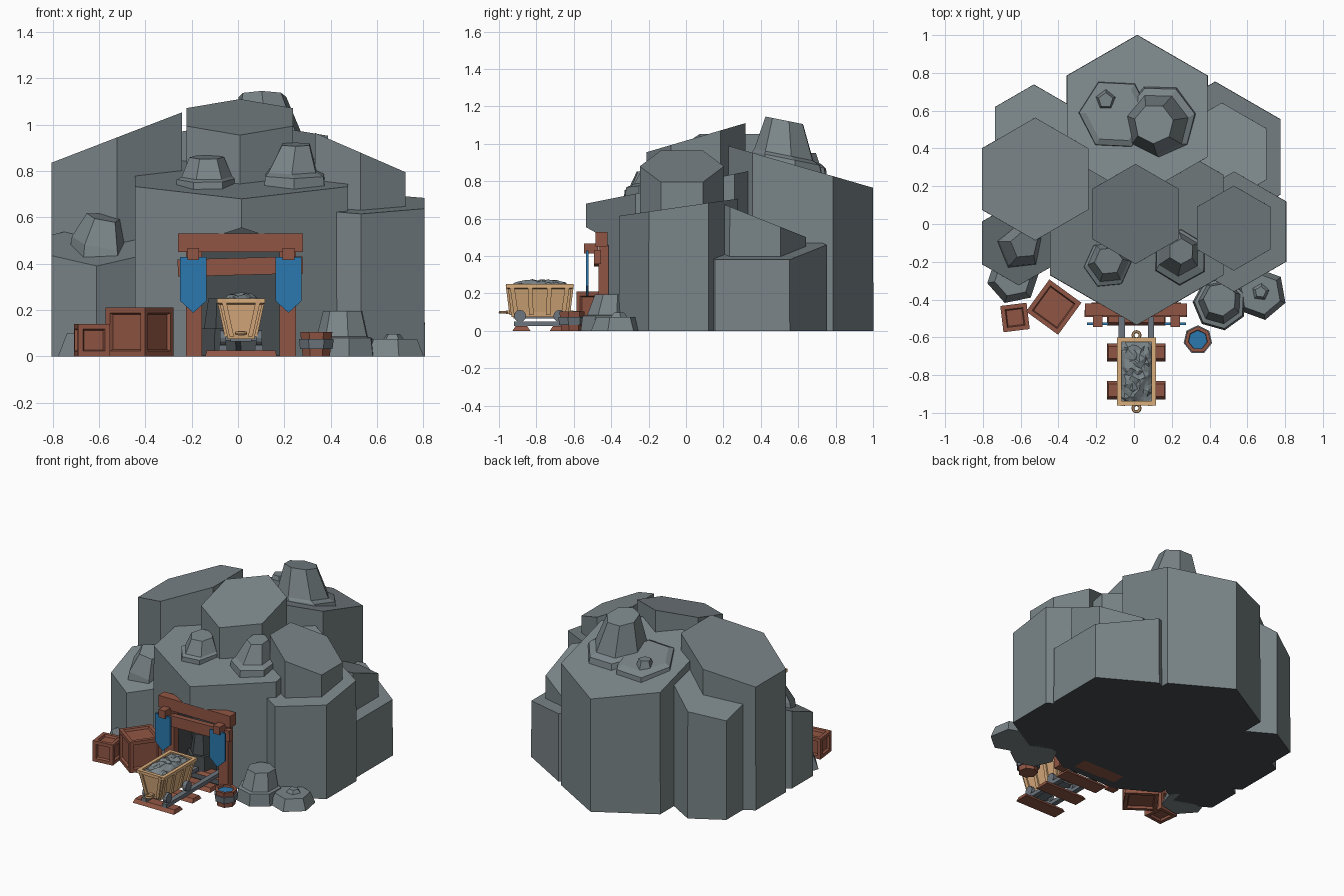
import bpy, bmesh, math, random
from mathutils import Matrix, Vector

if "Cube" in bpy.data.objects:
    bpy.data.objects.remove(bpy.data.objects["Cube"])

random.seed(4)


def mat(name, r, g, b):
    m = bpy.data.materials.new(name)
    m.diffuse_color = (r, g, b, 1)
    m.use_nodes = True
    m.node_tree.nodes["Principled BSDF"].inputs["Base Color"].default_value = m.diffuse_color
    return m


ROCK = mat("grey rock", 0.195, 0.232, 0.246)
DARK = mat("dark tunnel rock", 0.062, 0.072, 0.077)
METAL = mat("grey metal", 0.15, 0.178, 0.205)
WOOD = mat("red brown wood", 0.28, 0.092, 0.058)
TAN = mat("tan wood", 0.70, 0.42, 0.205)
BLUE = mat("blue cloth", 0.024, 0.19, 0.43)


def finish(name, bm, m):
    bmesh.ops.recalc_face_normals(bm, faces=bm.faces)
    me = bpy.data.meshes.new(name)
    bm.to_mesh(me)
    bm.free()
    me.materials.append(m)
    ob = bpy.data.objects.new(name, me)
    bpy.context.collection.objects.link(ob)
    return ob


def loft(name, rings, m):
    """Skin a stack of equal-length point rings and cap both ends."""
    bm = bmesh.new()
    vs = [[bm.verts.new(p) for p in r] for r in rings]
    n = len(vs[0])
    for a, b in zip(vs, vs[1:]):
        for i in range(n):
            bm.faces.new((a[i], a[(i + 1) % n], b[(i + 1) % n], b[i]))
    bm.faces.new(vs[0])
    bm.faces.new(vs[-1])
    return finish(name, bm, m)


def ring(x, y, r, z, n, rot=0.0, sx=0.0, sy=0.0):
    pts = []
    for i in range(n):
        a = rot + 2 * math.pi * i / n
        dx, dy = r * math.cos(a), r * math.sin(a)
        pts.append((x + dx, y + dy, z + sx * dx + sy * dy))
    return pts


def rect(x, y, hx, hy, z):
    return [(x - hx, y - hy, z), (x + hx, y - hy, z), (x + hx, y + hy, z), (x - hx, y + hy, z)]


def box(name, x0, x1, y0, y1, z0, z1, m):
    x, y, hx, hy = (x0 + x1) / 2, (y0 + y1) / 2, (x1 - x0) / 2, (y1 - y0) / 2
    return loft(name, [rect(x, y, hx, hy, z0), rect(x, y, hx, hy, z1)], m)


def column(name, x, y, r, z, sx, sy):
    """Hexagonal rock column with a sloping top and a dark underside."""
    ob = loft(name, [ring(x, y, r * 1.004, 0, 6, math.pi / 6),
                     ring(x, y, r, z, 6, math.pi / 6, sx, sy)], ROCK)
    ob.data.materials.append(DARK)
    for p in ob.data.polygons:
        p.material_index = 1 if p.normal.z < -0.9 else 0
    return ob


def rock(name, x, y, z, tiers, n, rot, sx=0.0, sy=0.0, m=ROCK):
    """Tiered boulder; each tier is (dx, dy, radius, height)."""
    return loft(name, [ring(x + dx, y + dy, r, z + h, n, rot, sx, sy) for dx, dy, r, h in tiers], m)


# Mountain columns
column("back_column", 0.017, 0.57, 0.43, 0.89, 0, -0.29)
column("left_column", -0.523, 0.238, 0.325, 0.945, 0.386, 0)
column("centre_column", 0.008, 0.053, 0.265, 1.033, 0, 0.294)
front = column("front_column", 0.015, -0.005, 0.53, 0.786, 0, 0.2)
column("right_upper_column", 0.528, -0.022, 0.225, 0.88, -0.434, 0)
column("right_column", 0.53, -0.04, 0.318, 0.661, 0, 0.145)
column("back_right_column", 0.43, 0.355, 0.398, 0.46, -0.23, 0)
column("back_right_upper_column", 0.465, 0.37, 0.272, 0.61, 0, -0.4)
column("back_left_column", -0.53, 0.5, 0.238, 0.785, 0.4, -0.25)
column("left_low_column", -0.61, -0.1, 0.225, 0.48, 0, 0.4)

# Tunnel cut with a gabled ceiling and dark walls
prof = [(-0.17, -0.1), (0.20, -0.1), (0.20, 0.495), (0.015, 0.555), (-0.17, 0.495)]
cutter = loft("tunnel_cutter", [[(x, y, z) for x, z in prof] for y in (-0.7, -0.25)], ROCK)
cutter.hide_render = True
mod = front.modifiers.new("tunnel", 'BOOLEAN')
mod.operation, mod.solver, mod.object = 'DIFFERENCE', 'EXACT', cutter
bpy.context.view_layer.objects.active = front
bpy.ops.object.modifier_apply(modifier=mod.name)
bpy.data.objects.remove(cutter)
for p in front.data.polygons:
    c = p.center
    inside = -0.18 < c.x < 0.21 and -0.5 < c.y < -0.24 and c.z < 0.56 and (
        abs(p.normal.x) > 0.98 or p.normal.z < -0.5 or p.normal.y < -0.98)
    p.material_index = 1 if inside or p.normal.z < -0.9 else 0
box("tunnel_floor", -0.17, 0.2, -0.42, -0.24, 0, 0.006, DARK)
rock("tunnel_rock", -0.08, -0.28, 0,
     [(0, 0, .10, 0), (0, 0, .09, .12), (0, 0, .07, .12), (0, 0, .05, .25)], 6, 0.3, m=DARK)

# Boulders on the columns and on the ground
rock("boulder_front_left", -0.14, -0.215, 0.69,
     [(0, 0, .13, 0), (0, 0, .125, .075), (.005, .01, .11, .085), (.005, .02, .075, .17)], 6, 0.1, 0, 0.12)
rock("boulder_front_right", 0.245, -0.175, 0.70,
     [(0, 0, .155, 0), (0, 0, .145, .085), (-.01, .015, .118, .10), (.005, .03, .068, .215)], 6, 0.5, 0, 0.12)
rock("boulder_left", -0.60, -0.12, 0.43,
     [(0, 0, .13, 0), (0, 0, .12, .06), (.02, .01, .075, .17)], 5, 0.4, -0.2, 0.2)
rock("boulder_back_low", -0.10, 0.58, 0.83,
     [(0, 0, .20, 0), (0, 0, .19, .08), (0, 0, .155, .10)], 6, 1.0, 0, -0.25)
rock("boulder_back_pebble", -0.15, 0.655, 0.89, [(0, 0, .06, 0), (0, 0, .04, .06)], 5, 0.3)
rock("boulder_back_tall", 0.135, 0.545, 0.83,
     [(0, 0, .21, 0), (0, 0, .19, .09), (-.01, -.015, .165, .11), (-.03, -.015, .105, .295)], 7, 0.2, 0, -0.2)
rock("boulder_ground_right", 0.455, -0.42, 0,
     [(0, 0, .145, 0), (0, 0, .135, .08), (0, .005, .115, .085), (0, .02, .088, .195)], 7, 0.4)
rock("boulder_ground_far_right", 0.67, -0.37, 0, [(0, 0, .14, 0), (0, 0, .11, .075)], 6, 0.7)
rock("boulder_ground_pebble", 0.67, -0.36, 0.07, [(0, 0, .05, 0), (0, 0, .03, .027)], 5, 0.2)
rock("boulder_ground_left", -0.64, -0.285, 0, [(0, 0, .14, 0), (0, 0, .10, .10)], 6, 0.2)

# Timber gate
box("gate_post_left", -0.225, -0.155, -0.467, -0.415, 0, 0.46, WOOD)
box("gate_post_right", 0.18, 0.25, -0.467, -0.415, 0, 0.46, WOOD)
box("gate_top_beam", -0.26, 0.28, -0.485, -0.42, 0.45, 0.53, WOOD)
low = box("gate_lower_beam", -0.27, 0.27, -0.493, -0.455, -0.037, 0.037, WOOD)
low.location = (0.01, 0, 0.388)
low.rotation_euler = (0, -math.radians(1.5), 0)

# Banner pegs and pointed banners
for side, x in (("left", -0.193), ("right", 0.218)):
    box("banner_peg_" + side, x - .025, x + .025, -0.545, -0.47, 0.415, 0.468, WOOD)
    out = [(-.057, .43), (.057, .43), (.057, .24), (0, .188), (-.057, .24)]
    loft("banner_" + side, [[(x + a, y, z) for a, z in out] for y in (-0.535, -0.522)], BLUE)


# Crates with recessed panels
def crate(name, x, y, s, rot, frame):
    bm = bmesh.new()
    bmesh.ops.create_cube(bm, size=s, matrix=Matrix.Translation((0, 0, s / 2)))
    faces = list(bm.faces)
    bmesh.ops.inset_individual(bm, faces=faces, thickness=frame)
    bmesh.ops.inset_individual(bm, faces=faces, thickness=0.008, depth=-0.014)
    ob = finish(name, bm, WOOD)
    ob.location, ob.rotation_euler = (x, y, 0), (0, 0, math.radians(rot))


crate("large_crate", -0.425, -0.44, 0.21, -36, 0.033)
crate("small_crate", -0.63, -0.495, 0.14, 7, 0.032)

# Bucket of water with a metal band
bx, by, up = 0.338, -0.613, math.pi / 2
loft("bucket", [ring(bx, by, r, z, 7, up) for r, z in
                ((.060, 0), (.071, .105), (.052, .105), (.048, .08))], WOOD)
loft("bucket_band", [ring(bx, by, r, z, 7, up) for r, z in ((.072, .032), (.077, .075))], METAL)
loft("bucket_water", [ring(bx, by, .051, z, 7, up) for z in (.078, .092)], BLUE)

# Track
cx, cy = 0.013, -0.782
for i, y in enumerate((-0.88, -0.68, -0.49, -0.32)):
    loft("track_tie_%d" % i, [rect(cx, y, .155, .048, 0), rect(cx, y, .148, .032, .025)], WOOD)
for s in (-1, 1):
    box("rail_left" if s < 0 else "rail_right", cx + s * .077 - .017, cx + s * .077 + .017,
        -0.92, -0.27, 0.025, 0.05, METAL)

# Cart body: tapered tub with rim, ribs, chassis and wheels
loft("cart_tub", [rect(cx, cy, .058, .15, .075), rect(cx, cy, .062, .155, .10), rect(cx, cy, .094, .170, .235),
                  rect(cx, cy, .082, .16, .235), rect(cx, cy, .078, .155, .21)], TAN)
loft("cart_rim", [rect(cx, cy, .094, .170, .225), rect(cx, cy, .104, .180, .23), rect(cx, cy, .104, .180, .25),
                  rect(cx, cy, .08, .156, .25), rect(cx, cy, .08, .156, .228)], TAN)
for s in (-1, 1):
    for k in (-0.9, -0.32, 0.32, 0.9):
        loft("cart_side_rib", [rect(cx + s * .060, cy + k * .14, .01, .012, .085),
                               rect(cx + s * .094, cy + k * .165, .01, .012, .245)], TAN)
    for k in (-1, 1):
        loft("cart_end_rib", [rect(cx + k * .04, cy + s * .152, .01, .01, .085),
                              rect(cx + k * .075, cy + s * .172, .01, .01, .245)], TAN)
        bm = bmesh.new()
        bmesh.ops.create_cone(bm, cap_ends=True, segments=12, radius1=.032, radius2=.032, depth=.026,
                              matrix=Matrix.Translation((cx + k * .077, cy + s * .105, .08))
                              @ Matrix.Rotation(math.pi / 2, 4, 'Y'))
        finish("cart_wheel", bm, METAL)
    box("cart_axle", cx - .075, cx + .075, cy + s * .105 - .01, cy + s * .105 + .01, .068, .086, METAL)
    # Coupling loop at each end
    bpy.ops.mesh.primitive_torus_add(major_segments=12, minor_segments=6, major_radius=.019, minor_radius=.008,
                                     location=(cx, cy + s * .193, .1))
    loop = bpy.context.object
    loop.name = "cart_coupling_loop"
    loop.data.materials.append(TAN)
    y = cy + s * .16
    box("cart_coupling_bar", cx - .014, cx + .014, y - .02, y + .02, .09, .11, TAN)
box("cart_chassis", cx - .045, cx + .045, cy - .14, cy + .14, .065, .08, METAL)

# Ore heap in the cart
bm = bmesh.new()
bmesh.ops.create_grid(bm, x_segments=8, y_segments=14, size=1)
for v in bm.verts:
    u, w = v.co.x, v.co.y
    edge = max(abs(u), abs(w)) > 0.99
    dome = max(0, (1 - u * u) * (1 - w * w))
    jit = 0 if edge else 0.008
    v.co = Vector((cx + u * .081 + random.uniform(-jit, jit) * .8, cy + w * .158 + random.uniform(-jit, jit),
                   .236 + .036 * dome ** 0.6 + random.uniform(-jit, jit)))
bmesh.ops.triangulate(bm, faces=bm.faces)
finish("ore_heap", bm, ROCK)
